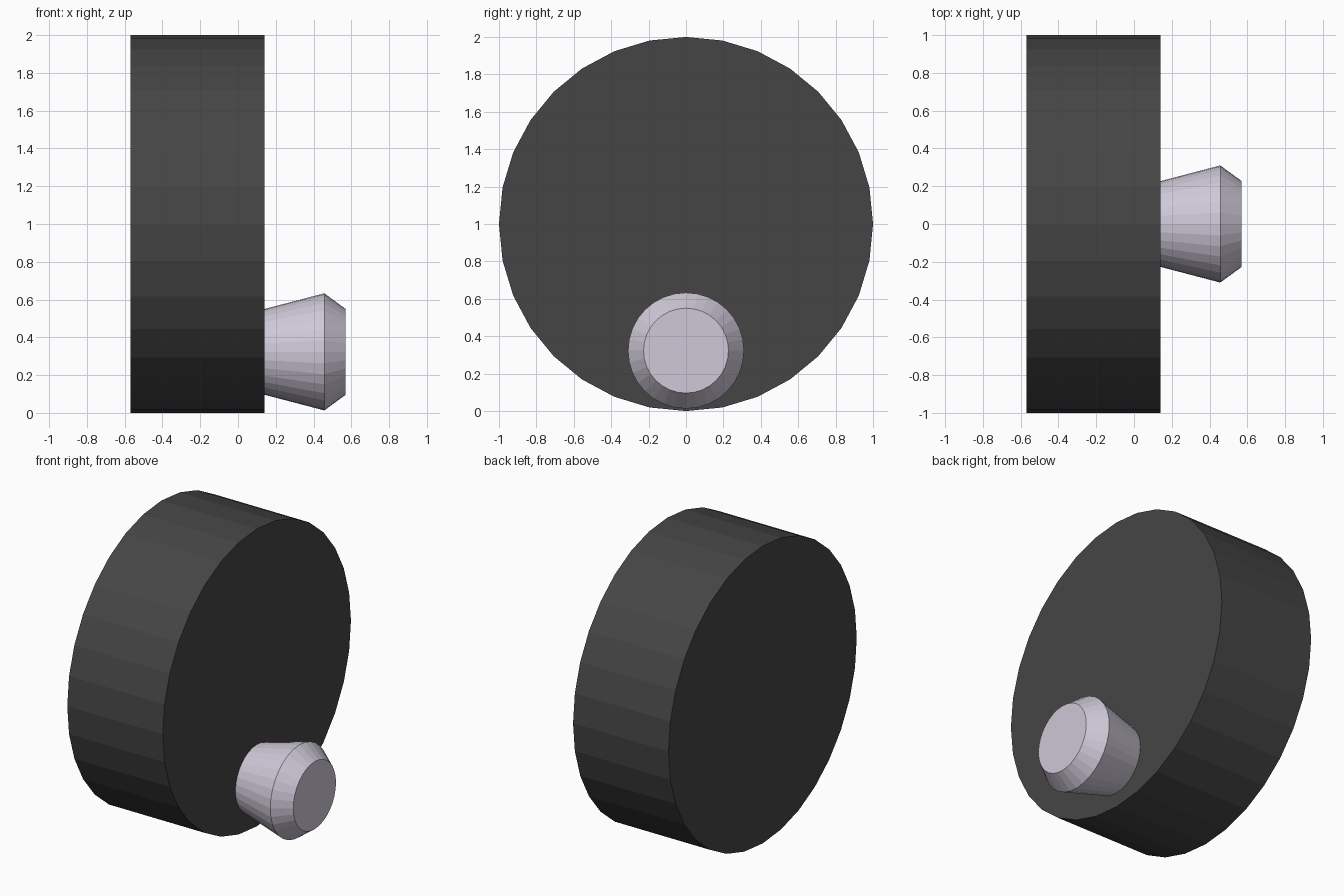
import bpy, bmesh, math

if "Cube" in bpy.data.objects:
    bpy.data.objects.remove(bpy.data.objects["Cube"])

SIDES = 32


def material(name, color):
    mat = bpy.data.materials.new(name)
    mat.diffuse_color = (*color, 1.0)
    mat.use_nodes = True
    mat.node_tree.nodes["Principled BSDF"].inputs["Base Color"].default_value = mat.diffuse_color
    return mat


def lathe_x(name, profile, center_z, mat):
    """Revolve (x, radius) points about an axis parallel to x, closed by flat caps."""
    bm = bmesh.new()
    rings = []
    for x, r in profile:
        rings.append([bm.verts.new((x,
                                    r * math.sin(2 * math.pi * i / SIDES),
                                    center_z + r * math.cos(2 * math.pi * i / SIDES)))
                      for i in range(SIDES)])
    for a, b in zip(rings, rings[1:]):
        for i in range(SIDES):
            j = (i + 1) % SIDES
            bm.faces.new((a[i], a[j], b[j], b[i]))
    bm.faces.new(rings[0])
    bm.faces.new(rings[-1])
    bmesh.ops.recalc_face_normals(bm, faces=bm.faces)
    mesh = bpy.data.meshes.new(name)
    bm.to_mesh(mesh)
    bm.free()
    mesh.materials.append(mat)
    obj = bpy.data.objects.new(name, mesh)
    bpy.context.collection.objects.link(obj)
    return obj


dark = material("dark_grey", (0.06, 0.06, 0.06))
pale = material("pale_lilac", (0.62, 0.58, 0.68))

# Thick upright disc
lathe_x("disc", [(-0.57, 1.0), (0.14, 1.0)], 1.0, dark)

# Flared handle knob with chamfered tip, low on the disc face
lathe_x("knob", [(0.14, 0.227), (0.457, 0.31), (0.57, 0.227)], 0.323, pale)
